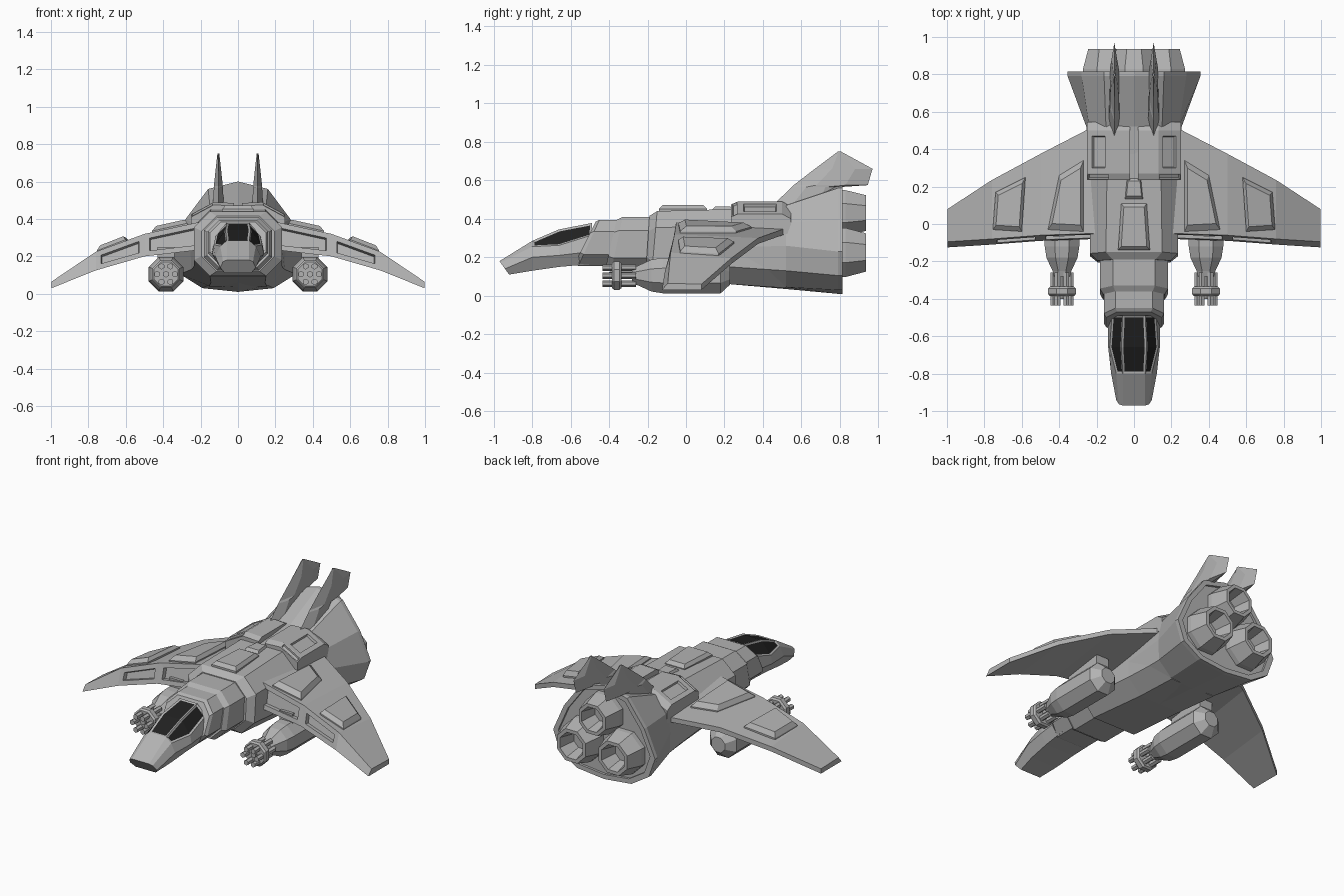
import bpy, bmesh, math
from mathutils import Vector

if "Cube" in bpy.data.objects:
    bpy.data.objects.remove(bpy.data.objects["Cube"], do_unlink=True)


def material(name, color):
    m = bpy.data.materials.new(name)
    m.use_nodes = True
    m.diffuse_color = color
    m.node_tree.nodes["Principled BSDF"].inputs["Base Color"].default_value = color
    return m


HULL = material("hull_grey", (0.45, 0.45, 0.45, 1))
GLASS = material("dark_glass", (0.015, 0.015, 0.015, 1))


def loft(rings):
    """Skin equal-length rings and cap both ends; return bmesh and faces[segment][side]."""
    bm = bmesh.new()
    vs = [[bm.verts.new(p) for p in r] for r in rings]
    n = len(rings[0])
    faces = [[bm.faces.new((a[i], a[(i + 1) % n], b[(i + 1) % n], b[i])) for i in range(n)]
             for a, b in zip(vs, vs[1:])]
    bm.faces.new(vs[0])
    bm.faces.new(vs[-1])
    bmesh.ops.recalc_face_normals(bm, faces=bm.faces)
    return bm, faces


def finish(name, bm, mirror=False):
    me = bpy.data.meshes.new(name)
    bm.to_mesh(me)
    bm.free()
    me.materials.append(HULL)
    me.materials.append(GLASS)
    ob = bpy.data.objects.new(name, me)
    bpy.context.collection.objects.link(ob)
    if mirror:
        ob.modifiers.new("Mirror", 'MIRROR').use_mirror_merge = False
    return ob


def solid(name, rings, mirror=False):
    return finish(name, loft(rings)[0], mirror)


def section(half, ytop, ybot=None):
    """Full ring from a right-half outline listed top to bottom, sheared along y."""
    ybot = ytop if ybot is None else ybot
    pts = half + [(-x, z) for x, z in reversed(half) if x]
    hi, lo = half[0][1], half[-1][1]
    return [(x, ybot + (ytop - ybot) * (z - lo) / (hi - lo), z) for x, z in pts]


def octagon(w, top, bottom, cut):
    return [(w - cut, top), (w, top - cut), (w, bottom + cut), (w - cut, bottom)]


def turned(profile, cx, cz, n=8):
    """Rings around a y-aligned axis from (y, radius) pairs."""
    angles = [math.tau * (i + 0.5) / n for i in range(n)]
    return [[(cx + r * math.cos(a), y, cz + r * math.sin(a)) for a in angles] for y, r in profile]


def recess(bm, faces, thickness, depth):
    bmesh.ops.inset_region(bm, faces=faces, thickness=thickness, use_even_offset=True)
    bmesh.ops.inset_region(bm, faces=faces, thickness=0.004, depth=depth, use_even_offset=True)


# Nose with three inset canopy windows
bm, f = loft([
    section([(.06, .18), (.08, .172), (.095, .14), (.07, .11)], -.97, -.92),
    section([(.06, .285), (.095, .255), (.122, .20), (.09, .13)], -.80),
    section([(.068, .345), (.13, .262), (.138, .21), (.10, .15)], -.66),
    section([(.06, .378), (.118, .315), (.14, .23), (.11, .165)], -.49)])
for side in (0, 6, 7):
    pane = [f[1][side], f[2][side]]
    bmesh.ops.inset_region(bm, faces=pane, thickness=0.011, depth=-0.004, use_even_offset=True)
    for face in pane:
        face.material_index = 1
finish("nose", bm)

# Stepped neck rings behind the cockpit
solid("neck_collar", [
    section(octagon(.15, .385, .165, .06), -.47, -.58),
    section(octagon(.16, .395, .155, .06), -.45, -.56),
    section(octagon(.16, .395, .155, .06), -.29, -.40)])
solid("neck_ring", [
    section(octagon(.165, .395, .14, .065), -.36, -.42),
    section(octagon(.182, .41, .125, .07), -.33, -.39),
    section(octagon(.182, .41, .125, .07), -.12)])

# Main fuselage
solid("fuselage", [
    section(octagon(.195, .415, .12, .08), -.19, -.21),
    section(octagon(.235, .44, .095, .085), -.15, -.18),
    section(octagon(.235, .45, .06, .09), .23),
    section(octagon(.245, .465, .04, .09), .52)])

# Flared tail hull with a rim around the engine bay
rear = [(0, .60), (.16, .56), (.28, .40), (.355, .23), (.31, .105), (.19, .03), (0, .01)]
inner = [(x * .9, .3 + (z - .3) * .9) for x, z in rear]
solid("tail_hull", [
    section([(0, .44), (.13, .44), (.225, .36), (.235, .25), (.225, .15), (.14, .07), (0, .06)], .23),
    section([(0, .475), (.15, .47), (.24, .38), (.255, .26), (.25, .13), (.16, .045), (0, .035)], .52),
    section(rear, .79), section(rear, .815), section(inner, .815), section(inner, .80)])

# Three hollow engine nozzles
nozzle = [(.79, .14), (.83, .138), (.935, .108), (.935, .085), (.83, .06)]
solid("top_engine", turned([(y, r * .93) for y, r in nozzle], 0, .43))
solid("lower_engine", turned(nozzle, .145, .225), True)

# Wings: x, leading y, lower z, upper z, trailing y, trailing z
STATIONS = [(.20, -.08, .235, .385, .53, .355), (.50, -.09, .20, .32, .375, .30),
            (.76, -.11, .125, .225, .235, .195), (.997, -.125, .03, .065, .08, .06)]
bm, f = loft([[(x, yl, zb), (x, yl + .03, zt), (x, yt, zr), (x, yt, zr - .03)]
              for x, yl, zb, zt, yt, zr in STATIONS])
for seg in (0, 1):
    recess(bm, [f[seg][0]], .028, -.025)
finish("wing", bm, True)


def wing_top(x, y):
    for a, b in zip(STATIONS, STATIONS[1:]):
        if a[0] <= x <= b[0]:
            t = (x - a[0]) / (b[0] - a[0])
            _, yl, _, zt, yt, zr = [p + (q - p) * t for p, q in zip(a, b)]
            return zt + (zr - zt) * (y - yl - .03) / (yt - yl - .03)


# Raised bevelled plates on the wings
def wing_plate(name, corners):
    c = sum((Vector(p) for p in corners), Vector((0, 0))) / len(corners)
    rings = []
    for scale, lift in ((1, -.03), (1, .008), (.8, .032)):
        pts = [c + (Vector(p) - c) * scale for p in corners]
        rings.append([(p.x, p.y, wing_top(p.x, p.y) + lift) for p in pts])
    solid(name, rings, True)


wing_plate("inner_wing_plate", [(.27, .34), (.40, .26), (.46, -.03), (.27, -.04)])
wing_plate("outer_wing_plate", [(.58, .25), (.74, .17), (.755, -.03), (.60, -.04)])

# Rear deck blocks with front and side recesses, split by a centre groove
deck = [(.022, .40), (.022, .485), (.13, .49), (.25, .425), (.25, .32)]
bm, f = loft([[(x, y, z if z < .42 else z - drop) for x, z in deck]
              for y, drop in ((.235, .015), (.27, 0), (.50, 0), (.545, .025))])
recess(bm, [f[1][2]], .03, -.015)
recess(bm, [f[0][2]], .006, -.01)
finish("rear_deck", bm, True)
for name, y0, y1, w, z in (("spine_plate", -.14, .11, .085, .472), ("spine_step", .13, .25, .05, .463)):
    bm, f = loft([[(s * w * k, y, h) for s, y in
                   ((-1, y0 + e), (1, y0 + e), (.8, y1 - e), (-.8, y1 - e))]
                  for k, e, h in ((1, 0, .42), (1, 0, z - .02), (.8, .02, z))])
    finish(name, bm)

# Twin tail fins: z, front y, back y, half thickness
rings = []
for z, y0, y1, t in ((.44, .42, .78, .032), (.565, .55, .80, .024), (.575, .56, .945, .024),
                     (.66, .67, .97, .015), (.75, .79, .805, .005)):
    ya, yb = y0 + (y1 - y0) * .3, y0 + (y1 - y0) * .7
    rings.append([(.105 + s * t, y, z) for s, y in
                  ((0, y0), (1, ya), (1, yb), (0, y1), (-1, yb), (-1, ya))])
solid("tail_fin", rings, True)

# Gun pods under the wings
GX, GZ = .385, .105
solid("gun_pod", turned([(-.28, .045), (-.25, .055), (-.18, .09), (-.12, .1),
                         (.18, .1), (.23, .05)], GX, GZ), True)
solid("gun_pylon", [[(GX + sx * .045, y, z) for sx, y in ((-1, -.07), (1, -.07), (1, .18), (-1, .18))]
                    for z in (.16, .25)], True)
solid("barrel_clamp", turned([(-.385, .07), (-.375, .08), (-.345, .08), (-.335, .07)], GX, GZ), True)
for i in range(6):
    a = math.tau * i / 6
    solid("gun_barrel", turned([(-.435, .017), (-.26, .017)],
                               GX + .048 * math.cos(a), GZ + .048 * math.sin(a), 6), True)
solid("centre_barrel", turned([(-.40, .018), (-.26, .018)], GX, GZ, 6), True)
